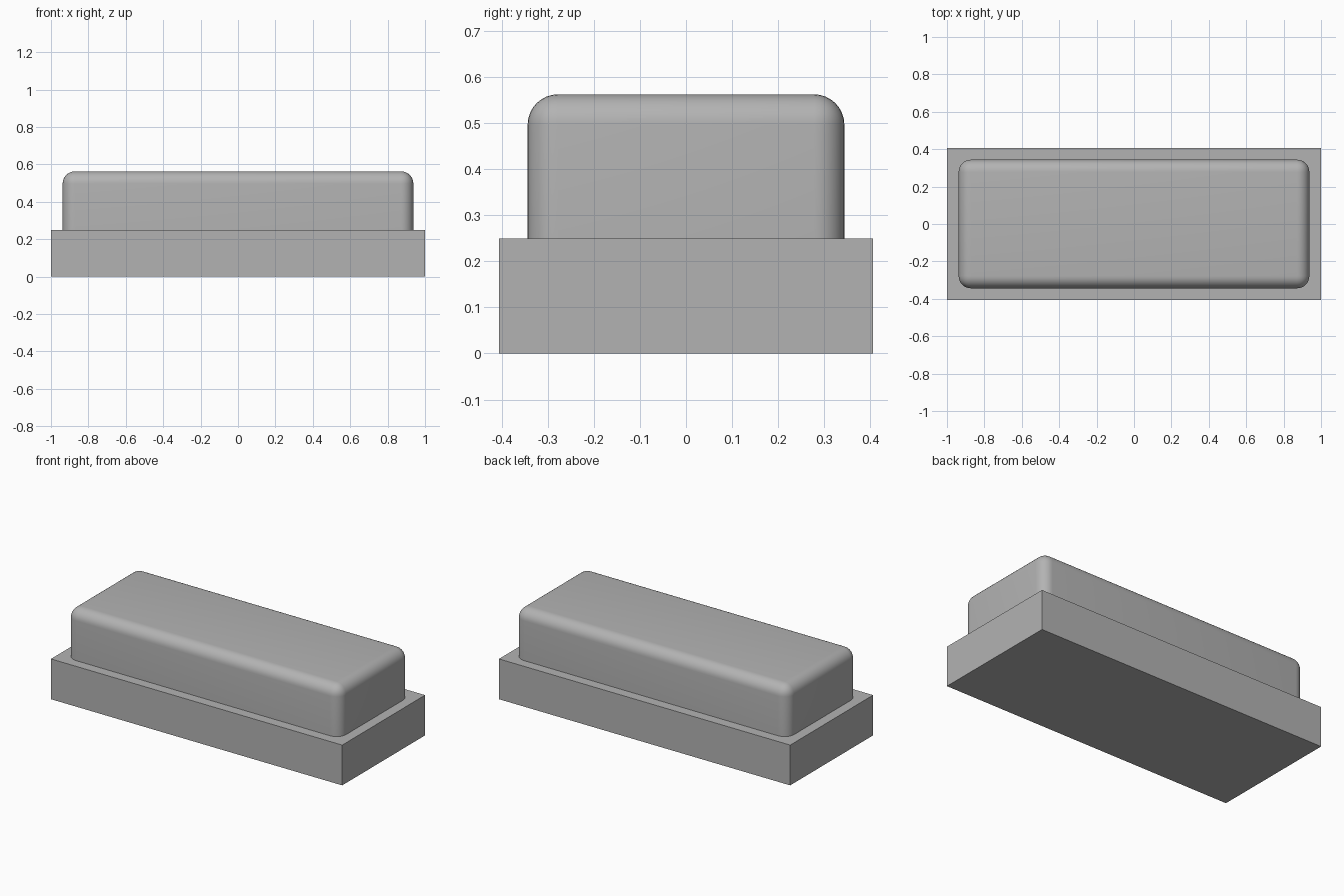
import bpy
import bmesh
import math

default = bpy.data.objects.get("Cube")
if default:
    bpy.data.objects.remove(default, do_unlink=True)

# Single plain grey finish
grey = bpy.data.materials.new("plain_grey")
grey.use_nodes = True
colour = (0.45, 0.45, 0.45, 1)
grey.diffuse_color = colour
grey.node_tree.nodes["Principled BSDF"].inputs["Base Color"].default_value = colour


def block(name, size, bottom, radius=0.0):
    """Box standing on bottom; a radius rounds every edge except the lower rim."""
    bm = bmesh.new()
    bmesh.ops.create_cube(bm, size=1)
    for v in bm.verts:
        v.co = (v.co.x * size[0], v.co.y * size[1], (v.co.z + 0.5) * size[2] + bottom)
    if radius:
        edges = [e for e in bm.edges if max(v.co.z for v in e.verts) > bottom + 0.01]
        bmesh.ops.bevel(bm, geom=edges, offset=radius, offset_type='OFFSET',
                        segments=8, profile=0.5, affect='EDGES')
    mesh = bpy.data.meshes.new(name)
    bm.to_mesh(mesh)
    bm.free()
    mesh.materials.append(grey)
    obj = bpy.data.objects.new(name, mesh)
    bpy.context.collection.objects.link(obj)
    if radius:
        bpy.ops.object.select_all(action='DESELECT')
        obj.select_set(True)
        bpy.context.view_layer.objects.active = obj
        bpy.ops.object.shade_smooth_by_angle(angle=math.radians(35))
    return obj


# Sharp rectangular base and the rounded block on top of it
block("base", (2.0, 0.8125, 0.25), 0.0)
block("rounded_top", (1.875, 0.6875, 0.3125), 0.25, radius=0.066)
